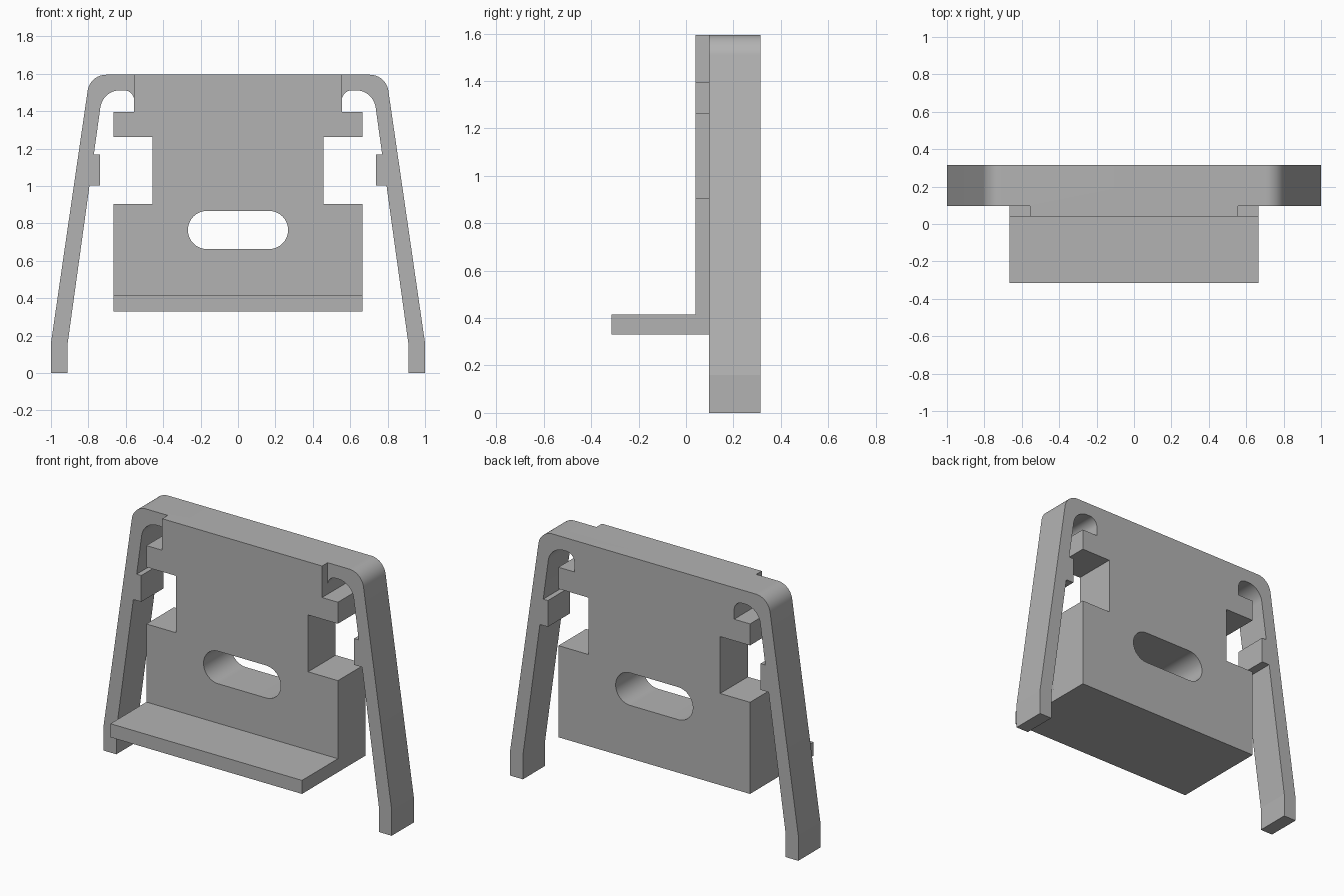
import bpy
import bmesh
from math import cos, sin, radians

cube = bpy.data.objects.get("Cube")
if cube:
    bpy.data.objects.remove(cube, do_unlink=True)

grey = bpy.data.materials.new("plain grey")
grey.use_nodes = True
grey.diffuse_color = (0.45, 0.45, 0.45, 1)
grey.node_tree.nodes["Principled BSDF"].inputs["Base Color"].default_value = grey.diffuse_color


def arc(cx, cz, r, start, end, steps=16):
    angles = [radians(start + (end - start) * i / steps) for i in range(steps + 1)]
    return [(cx + r * cos(a), cz + r * sin(a)) for a in angles]


def mirrored(points):
    return [(-x, z) for x, z in reversed(points)]


def prism(name, outline, y0, y1):
    """Extrude an x-z outline from y0 to y1."""
    bm = bmesh.new()
    face = bm.faces.new([bm.verts.new((x, y0, z)) for x, z in outline])
    grown = bmesh.ops.extrude_face_region(bm, geom=[face])
    verts = [v for v in grown["geom"] if isinstance(v, bmesh.types.BMVert)]
    bmesh.ops.translate(bm, verts=verts, vec=(0, y1 - y0, 0))
    bmesh.ops.recalc_face_normals(bm, faces=bm.faces)
    mesh = bpy.data.meshes.new(name)
    bm.to_mesh(mesh)
    bm.free()
    mesh.materials.append(grey)
    obj = bpy.data.objects.new(name, mesh)
    bpy.context.collection.objects.link(obj)
    return obj


def cut(target, cutter):
    cutter.hide_render = True
    mod = target.modifiers.new("cut", "BOOLEAN")
    mod.operation = "DIFFERENCE"
    mod.solver = "EXACT"
    mod.object = cutter
    bpy.context.view_layer.objects.active = target
    bpy.ops.object.modifier_apply(modifier=mod.name)
    bpy.data.objects.remove(cutter, do_unlink=True)


# Half silhouette: notched plate edge, hooked relief, latch bump, spring leg
plate_edge = [(0.665, 0.33), (0.665, 0.905), (0.458, 0.905), (0.458, 1.262),
              (0.665, 1.262), (0.665, 1.397), (0.555, 1.397)]
relief = arc(0.61, 1.457, 0.055, 180, 90) + arc(0.63, 1.405, 0.107, 90, 8)
latch = [(0.771, 1.168), (0.739, 1.168), (0.739, 1.003), (0.794, 1.003)]
leg = [(0.912, 0.15), (0.912, 0), (1, 0), (1, 0.16)]
shoulder = arc(0.705, 1.495, 0.1, 8, 90)
half = plate_edge + relief + latch + leg + shoulder
bracket = prism("clip_bracket", half + mirrored(half), -0.315, 0.315)

# Clear the space above the front ledge
above_ledge = [(-2, 0.415), (2, 0.415), (2, 2), (-2, 2)]
cut(bracket, prism("ledge_cutter", above_ledge, -1, 0.041))

# Set both arms back from the plate front
arm_space = [(0.555, 1.43), (0.7, 1.43), (0.7, -0.1), (1.1, -0.1), (1.1, 1.7), (0.555, 1.7)]
for side in (arm_space, mirrored(arm_space)):
    cut(bracket, prism("arm_cutter", side, -1, 0.096))

# Rounded slot through the plate
slot = arc(0.166, 0.765, 0.102, -90, 90, 36)
cut(bracket, prism("slot_cutter", slot + mirrored(slot), -1, 1))

# Smooth the rounded corners only
bpy.ops.object.select_all(action="DESELECT")
bracket.select_set(True)
bpy.context.view_layer.objects.active = bracket
bpy.ops.object.shade_smooth_by_angle(angle=radians(7))
